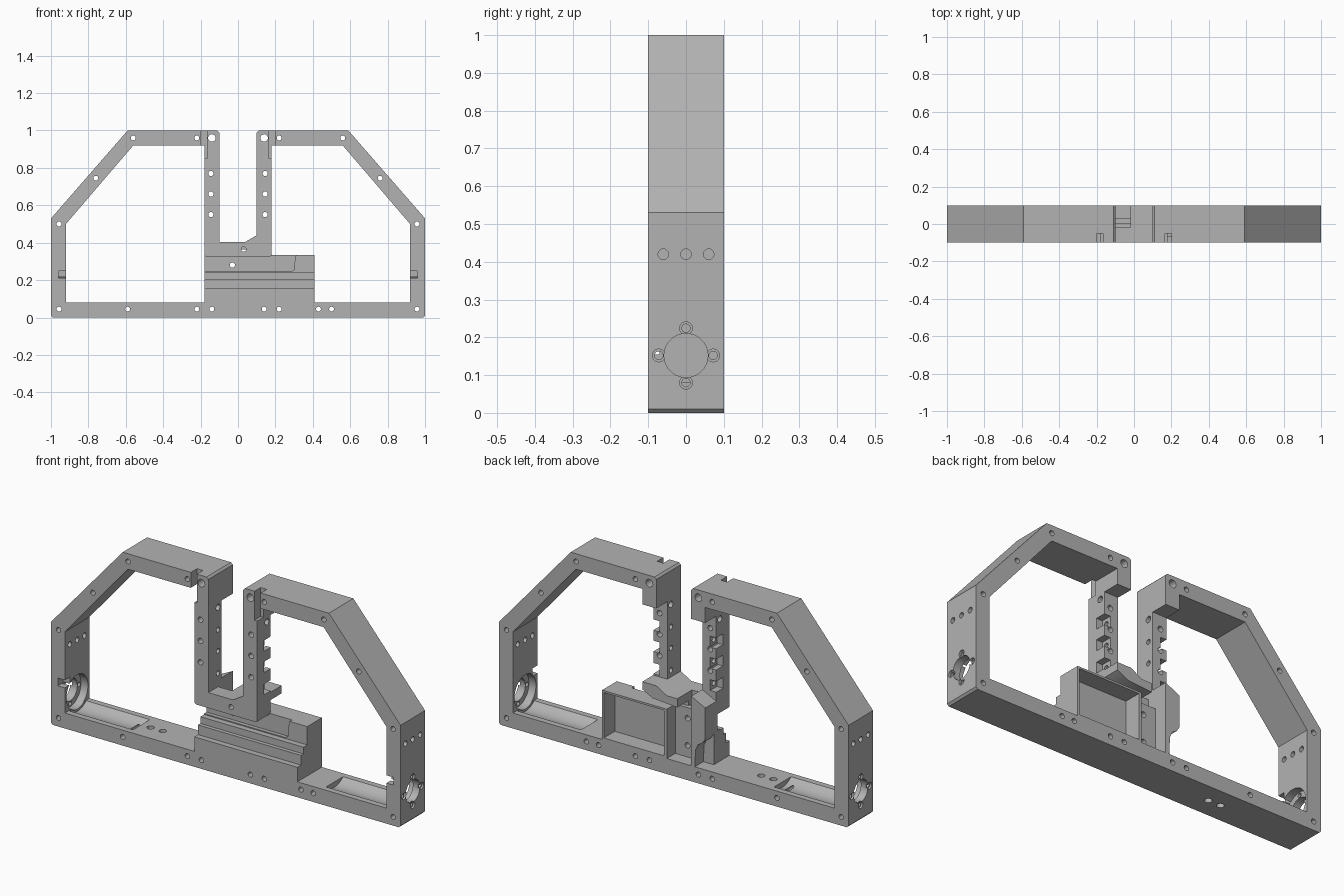
import bpy, bmesh
from math import pi
from mathutils import Matrix, Vector

cube = bpy.data.objects.get("Cube")
if cube:
    bpy.data.objects.remove(cube)

grey = bpy.data.materials.new("machined grey")
grey.use_nodes = True
grey.diffuse_color = (0.45, 0.45, 0.45, 1)
grey.node_tree.nodes["Principled BSDF"].inputs["Base Color"].default_value = (0.45, 0.45, 0.45, 1)


def box(bm, x, y, z):
    size = Vector((x[1] - x[0], y[1] - y[0], z[1] - z[0]))
    mid = Vector((sum(x), sum(y), sum(z))) / 2
    bmesh.ops.create_cube(bm, size=1, matrix=Matrix.Translation(mid) @ Matrix.Diagonal(size).to_4x4())


def rod(bm, centre, radius, length, axis, sides=20):
    turn = {"x": Matrix.Rotation(pi / 2, 4, "Y"), "y": Matrix.Rotation(pi / 2, 4, "X"),
            "z": Matrix.Identity(4)}[axis]
    bmesh.ops.create_cone(bm, cap_ends=True, segments=sides, radius1=radius, radius2=radius,
                          depth=length, matrix=Matrix.Translation(centre) @ turn)


def prism(bm, outline, start, end, axis="y"):
    def place(p, d):
        return (p[0], d, p[1]) if axis == "y" else (d, p[0], p[1])
    face = bm.faces.new([bm.verts.new(place(p, start)) for p in outline])
    moved = bmesh.ops.extrude_face_region(bm, geom=[face])["geom"]
    shift = (0, end - start, 0) if axis == "y" else (end - start, 0, 0)
    bmesh.ops.translate(bm, vec=shift, verts=[v for v in moved if isinstance(v, bmesh.types.BMVert)])
    bmesh.ops.recalc_face_normals(bm, faces=bm.faces[:])


def make(name, bm):
    mesh = bpy.data.meshes.new(name)
    bm.to_mesh(mesh)
    bm.free()
    obj = bpy.data.objects.new(name, mesh)
    bpy.context.collection.objects.link(obj)
    mesh.materials.append(grey)
    return obj


def finish(name, bm, cuts=None):
    obj = make(name, bm)
    bpy.ops.object.select_all(action="DESELECT")
    bpy.context.view_layer.objects.active = obj
    obj.select_set(True)
    if cuts:
        cutter = make(name + "_cutter", cuts)
        cutter.hide_render = True
        mod = obj.modifiers.new("cuts", "BOOLEAN")
        mod.object, mod.operation, mod.solver, mod.use_self = cutter, "DIFFERENCE", "EXACT", True
        bpy.ops.object.modifier_apply(modifier=mod.name)
        bpy.data.objects.remove(cutter)
    bpy.ops.object.shade_smooth_by_angle(angle=0.6)


# Outer frame with its two overhanging heads
half = [(0.1, 0.84), (0.18, 0.84), (0.18, 0.92), (0.56, 0.92), (0.92, 0.5), (0.92, 0.08)]
outer = [(0.99, 0), (1, 0.01), (1, 0.53), (0.59, 1), (0.11, 1), (0.1, 0.99)]


def mirror(points):
    return [(-x, z) for x, z in reversed(points)]


frame = bmesh.new()
prism(frame, half + mirror(half) + mirror(outer) + outer, -0.1, 0.1)

cuts = bmesh.new()
for side in (-1, 1):
    # Bolt holes through the front
    for x, z in ((0.957, 0.045), (0.957, 0.5), (0.76, 0.745), (0.56, 0.96),
                 (0.22, 0.96), (0.22, 0.045), (0.14, 0.045)):
        rod(cuts, (side * x, 0, z), 0.013, 0.3, "y")
    rod(cuts, (side * 0.14, 0, 0.96), 0.02, 0.3, "y")
    # Grooves beside the heads
    box(cuts, sorted((side * 0.165, side * 0.2)), (-0.2, -0.05), (0.8, 1.1))
    # Round opening, its seat, and the screws around it
    rod(cuts, (side * 1, 0, 0.152), 0.058, 0.3, "x", 40)
    rod(cuts, (side * 0.93, 0, 0.152), 0.088, 0.06, "x", 40)
    for y, z in ((0.072, 0.152), (-0.072, 0.152), (0, 0.224), (0, 0.08)):
        rod(cuts, (side * 1, y, z), 0.011, 0.16, "x")
        rod(cuts, (side * 1, y, z), 0.017, 0.02, "x")
    for y in (-0.06, 0, 0.06):
        rod(cuts, (side * 0.96, y, 0.42), 0.014, 0.2, "x")
    # Trough in the bottom rail
    rod(cuts, (side * 0.735, 0, 0.152), 0.1, 0.365, "x", 40)
    box(cuts, sorted((side * 0.9, side * 0.96)), (-0.2, -0.06), (0.21, 0.25))
for x in (-0.59, 0.43, 0.5):
    rod(cuts, (x, 0, 0.045), 0.013, 0.3, "y")
for x in (-0.5, -0.43):
    rod(cuts, (x, 0, 0.05), 0.018, 0.3, "z")
finish("frame", frame, cuts)

# Notched columns
for side, name in ((-1, "right_column"), (1, "left_column")):
    column, cuts = bmesh.new(), bmesh.new()
    box(column, sorted((side * 0.1, side * 0.18)), (-0.1, 0.01), (0.33, 0.85))
    for z in (0.77, 0.66, 0.55):
        rod(cuts, (side * 0.145, 0, z), 0.014, 0.3, "y")
    for z in (0.7, 0.59, 0.475):
        box(cuts, sorted((side * 0.145, side * 0.2)), (-0.045, 0.05), (z - 0.028, z + 0.028))
        rod(cuts, (side * 0.12, -0.02, z), 0.013, 0.1, "x")
    rod(cuts, (side * 0.14, -0.02, 0.815), 0.016, 0.2, "x")
    finish(name, column, cuts)

# Yoke joining the columns
yoke, cuts = bmesh.new(), bmesh.new()
prism(yoke, [(-0.17, 0.325), (0.17, 0.325), (0.18, 0.335), (0.18, 0.44), (0.1, 0.44),
             (0.04, 0.405), (-0.18, 0.405), (-0.18, 0.335)], -0.1, 0.01)
rod(cuts, (0.03, 0, 0.365), 0.013, 0.3, "y")
box(cuts, (-0.1, -0.02), (-0.02, 0.2), (0.2, 0.5))
finish("yoke", yoke, cuts)

# Saddle behind the yoke
saddle = bmesh.new()
prism(saddle, [(-0.02, 0.405), (0.04, 0.405), (0.1, 0.44), (0.18, 0.44), (0.18, 0.4),
               (0.12, 0.37), (-0.02, 0.36)], 0.01, 0.1)
finish("saddle", saddle)

# Stepped front housing
steps, cuts = bmesh.new(), bmesh.new()
prism(steps, [(-0.1, 0.08), (-0.1, 0.155), (-0.07, 0.155), (-0.07, 0.205), (-0.05, 0.205),
              (-0.05, 0.24), (-0.02, 0.24), (-0.02, 0.335), (0.03, 0.335), (0.03, 0.08)], -0.18, 0.41, "x")
prism(cuts, [(-0.3, 0.245), (0.285, 0.245), (0.3, 0.255), (0.305, 0.32), (0.32, 0.36), (-0.3, 0.36)], -0.2, 0.0)
box(cuts, (0.055, 0.4), (0.01, 0.2), (0.09, 0.325))
for z in (0.14, 0.28):
    rod(cuts, (-0.03, 0.02, z), 0.014, 0.06, "y")
finish("stepped_housing", steps, cuts)

# Open-backed compartment
compartment, cuts = bmesh.new(), bmesh.new()
box(compartment, (0.04, 0.41), (0.01, 0.1), (0.08, 0.335))
box(cuts, (0.055, 0.4), (0, 0.2), (0.09, 0.325))
finish("compartment", compartment, cuts)

# Rear block at the foot of the column, with a rounded underside
foot = bmesh.new()
prism(foot, [(-0.18, 0.24), (-0.165, 0.215), (-0.14, 0.2), (-0.125, 0.17), (-0.12, 0.08),
             (-0.1, 0.08), (-0.1, 0.44), (-0.18, 0.4)], 0.0, 0.1)
finish("column_foot", foot)
